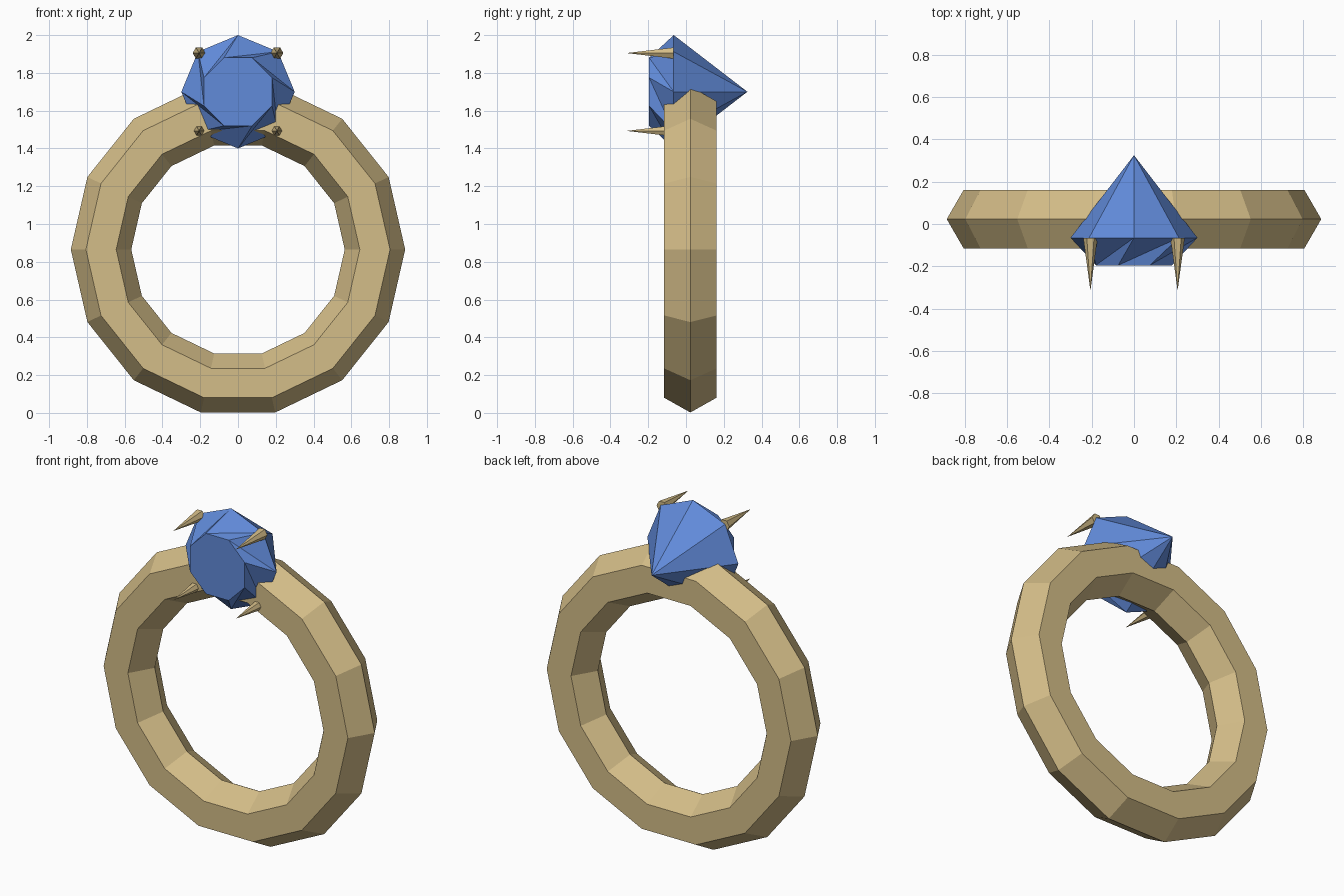
import bpy, bmesh, math
from mathutils import Matrix, Vector

if "Cube" in bpy.data.objects:
    bpy.data.objects.remove(bpy.data.objects["Cube"])


def material(name, color):
    m = bpy.data.materials.new(name)
    m.diffuse_color = (*color, 1)
    m.use_nodes = True
    m.node_tree.nodes["Principled BSDF"].inputs["Base Color"].default_value = m.diffuse_color
    return m


gold = material("gold", (0.658, 0.509, 0.246))
blue = material("blue", (0.120, 0.258, 0.701))


def make_object(name, bm, mat):
    bmesh.ops.recalc_face_normals(bm, faces=bm.faces[:])
    mesh = bpy.data.meshes.new(name)
    bm.to_mesh(mesh)
    bm.free()
    mesh.materials.append(mat)
    obj = bpy.data.objects.new(name, mesh)
    bpy.context.collection.objects.link(obj)
    return obj


def circle(bm, radius, n, y, z, offset=0.0):
    # ring of vertices in the XZ plane
    pts = []
    for i in range(n):
        a = 2 * math.pi * (i + offset) / n
        pts.append(bm.verts.new((radius * math.cos(a), y, z + radius * math.sin(a))))
    return pts


# Band: 14-sided loop with a hexagonal section
bm = bmesh.new()
loops = []
for j in range(6):
    a = math.pi * j / 3
    loops.append(circle(bm, 0.725 + 0.16 * math.cos(a), 14, 0.023 + 0.16 * math.sin(a), 0.865))
for j in range(6):
    p, q = loops[j], loops[(j + 1) % 6]
    for i in range(14):
        k = (i + 1) % 14
        bm.faces.new((p[i], p[k], q[k], q[i]))
make_object("band", bm, gold)

# Gem: octagonal girdle, pointed back, table turned half a step with twisted crown facets
bm = bmesh.new()
girdle = circle(bm, 0.30, 8, -0.065, 1.70)
table = circle(bm, 0.195, 8, -0.195, 1.70, 0.5)
tip = bm.verts.new((0, 0.325, 1.70))
for i in range(8):
    k = (i + 1) % 8
    bm.faces.new((girdle[i], girdle[k], tip))
    bm.faces.new((girdle[i], girdle[k], table[k]))
    bm.faces.new((girdle[i], table[i], table[k]))
bm.faces.new(table)
make_object("gem", bm, blue)

# Prongs: four thin cones pointing forward
for side, x in (("left", -0.206), ("right", 0.206)):
    for level, z in (("lower", 1.493), ("upper", 1.905)):
        bm = bmesh.new()
        base = circle(bm, 0.034, 6, -0.065, z)
        point = bm.verts.new((0, -0.315, z))
        bm.faces.new(base)
        for i in range(6):
            bm.faces.new((base[i], base[(i + 1) % 6], point))
        bmesh.ops.translate(bm, verts=bm.verts[:], vec=(x, 0, 0))
        make_object(f"{level}_{side}_prong", bm, gold)
